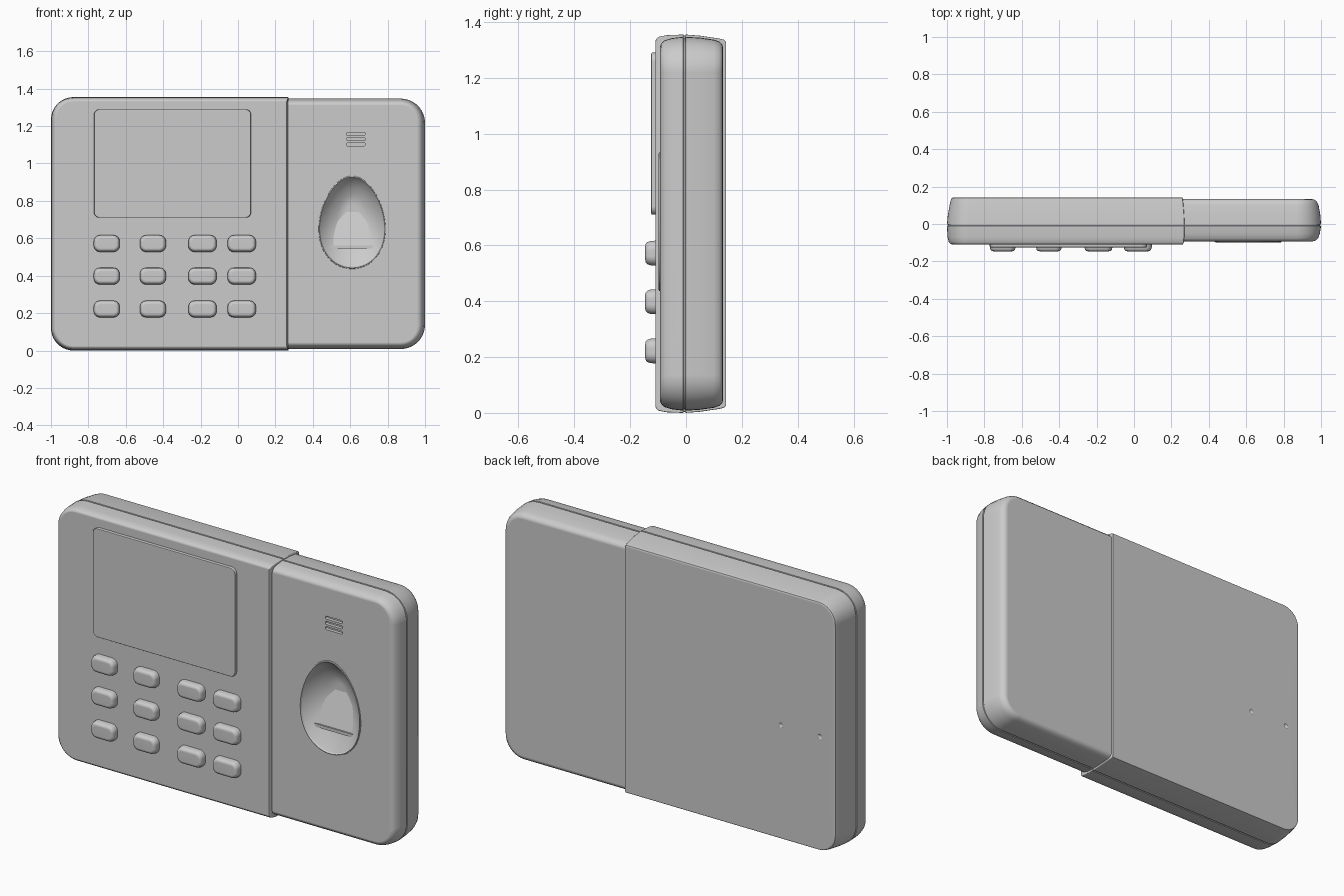
import bpy, bmesh
from math import pi, sin, cos
from mathutils import Matrix

if "Cube" in bpy.data.objects:
    bpy.data.objects.remove(bpy.data.objects["Cube"])


def loft(name, rings, caps=True):
    """Skin a list of equal-length vertex rings; without caps, close it into a loop."""
    bm = bmesh.new()
    rows = [[bm.verts.new(p) for p in ring] for ring in rings]
    n = len(rows[0])
    pairs = list(zip(rows, rows[1:]))
    if caps:
        bm.faces.new(rows[0])
        bm.faces.new(rows[-1])
    else:
        pairs.append((rows[-1], rows[0]))
    for a, b in pairs:
        for i in range(n):
            j = (i + 1) % n
            bm.faces.new((a[i], a[j], b[j], b[i]))
    bmesh.ops.recalc_face_normals(bm, faces=bm.faces)
    me = bpy.data.meshes.new(name)
    bm.to_mesh(me)
    bm.free()
    ob = bpy.data.objects.new(name, me)
    bpy.context.collection.objects.link(ob)
    return ob


def outline(y, x0, x1, z0, z1, rl, rr, n=10):
    """Rounded rectangle facing y, with separate left and right corner radii."""
    pts = []
    corners = ((x1, z1, rr, 1, 1), (x0, z1, rl, -1, 1), (x0, z0, rl, -1, -1), (x1, z0, rr, 1, -1))
    for k, (x, z, r, sx, sz) in enumerate(corners):
        for i in range(n):
            t = (k + i / (n - 1)) * pi / 2
            pts.append((x - sx * r + r * cos(t), y, z - sz * r + r * sin(t)))
    return pts


def egg(y, s, zc, n=64):
    """Egg outline, narrow end up."""
    ts = [2 * pi * i / n for i in range(n)]
    return [(0.61 + 0.173 * s * sin(t) * (1 - 0.15 * cos(t)), y, zc + 0.243 * s * cos(t)) for t in ts]


def select(ob):
    bpy.ops.object.select_all(action='DESELECT')
    ob.select_set(True)
    bpy.context.view_layer.objects.active = ob


def cut(ob, cutter):
    select(ob)
    m = ob.modifiers.new("cut", 'BOOLEAN')
    m.operation, m.solver, m.object = 'DIFFERENCE', 'EXACT', cutter
    bpy.ops.object.modifier_apply(modifier=m.name)
    bpy.data.objects.remove(cutter)


def smooth(ob):
    select(ob)
    bpy.ops.object.shade_smooth_by_angle(angle=0.6)
    m = ob.modifiers.new("weighted", 'WEIGHTED_NORMAL')
    m.keep_sharp = True


GROOVE = [(-0.010, 0), (-0.009, 0.005), (-0.003, 0.005), (-0.002, 0)]

# main housing: front and back shells with a seam groove, square inner edge
prof = [(-0.110, 0.030), (-0.107, 0.020), (-0.098, 0.010), (-0.07, 0.003)] + GROOVE + \
       [(0.05, 0.005), (0.12, 0.018), (0.138, 0.024), (0.143, 0.034)]
main = loft("main_housing", [outline(y, -1 + i, 0.27 - min(i * 0.4, 0.01), i * 0.8, 1.355 - i * 0.8,
                                     0.12 - i, 0.004) for y, i in prof])

# small dimples on the back
for x in (-0.66, -0.89):
    bm = bmesh.new()
    bmesh.ops.create_uvsphere(bm, u_segments=16, v_segments=8, radius=0.018,
                              matrix=Matrix.Translation((x, 0.155, 0.625)))
    me = bpy.data.meshes.new("dimple_cutter")
    bm.to_mesh(me)
    bm.free()
    c = bpy.data.objects.new("dimple_cutter", me)
    bpy.context.collection.objects.link(c)
    cut(main, c)
smooth(main)

# reader housing: slightly thinner, softer edges
prof = [(-0.093, 0.045), (-0.089, 0.030), (-0.077, 0.016), (-0.05, 0.006)] + GROOVE + \
       [(0.05, 0.004), (0.10, 0.013), (0.12, 0.022), (0.130, 0.035), (0.133, 0.050)]
reader = loft("reader_housing", [outline(y, 0.25, 1 - i, 0.008 + i * 0.8, 1.347 - i * 0.8,
                                         0.004, 0.13 - i) for y, i in prof])

# finger scoop, deepest above its centre
bowl = [(-0.13, 1, 0.685), (-0.092, 0.98, 0.685), (-0.07, 0.86, 0.697), (-0.045, 0.68, 0.712),
        (-0.02, 0.45, 0.725), (-0.005, 0.2, 0.73)]
cut(reader, loft("scoop_cutter", [egg(*b) for b in bowl]))

# speaker slits
for z in (1.102, 1.130, 1.158):
    cut(reader, loft("slit_cutter", [outline(y, 0.58, 0.68, z - 0.008, z + 0.008, 0.006, 0.006, 4)
                                     for y in (-0.12, -0.075)]))
smooth(reader)

# raised lip around the scoop
lip = [(-0.088, 1.03), (-0.096, 1.02), (-0.098, 1.0), (-0.094, 0.98), (-0.085, 0.965)]
smooth(loft("scoop_lip", [egg(y, s, 0.685) for y, s in lip], caps=False))

# slanted sensor window and the bar under it
sensor = loft("sensor_window", [[(x, -0.062, 0.55), (x, -0.005, 0.74), (x, 0.03, 0.74), (x, -0.02, 0.55)]
                                for x in (0.49, 0.73)])
bar = loft("sensor_bar", [outline(y, 0.485, 0.735, 0.545, 0.562, 0.005, 0.005, 4) for y in (-0.066, -0.01)])

# screen plate
smooth(loft("screen", [outline(y, -0.77 + i, 0.07 - i, 0.71 + i, 1.29 - i, 0.03 - i, 0.03 - i)
                       for y, i in ((-0.10, 0), (-0.121, 0), (-0.124, 0.002), (-0.125, 0.006))]))

# keypad: three rows of four rounded keys
key = [(-0.10, 0), (-0.125, 0.001), (-0.138, 0.005), (-0.144, 0.011), (-0.146, 0.020)]
for r, z in enumerate((0.572, 0.398, 0.222)):
    for c, x in enumerate((-0.702, -0.455, -0.19, 0.02)):
        w, h = (0.076 if c > 1 else 0.07), 0.045
        smooth(loft(f"key_{r + 1}_{c + 1}", [outline(y, x - w + i, x + w - i, z - h + i, z + h - i,
                                                     0.034 - i * 0.8, 0.034 - i * 0.8, 8) for y, i in key]))
